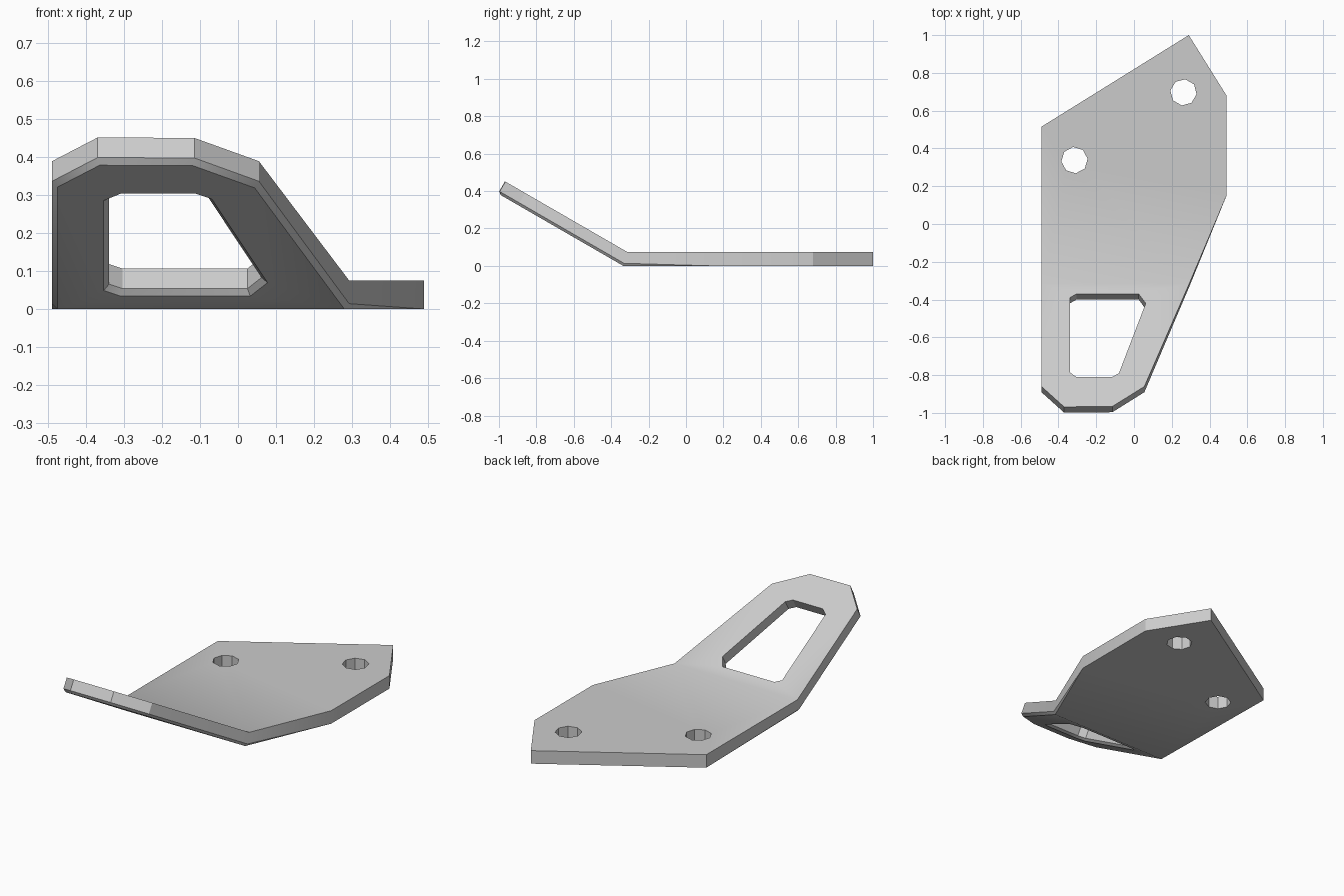
import bpy, bmesh, math
from mathutils import Vector

cube = bpy.data.objects.get("Cube")
if cube:
    bpy.data.objects.remove(cube, do_unlink=True)

THICK = 0.075      # plate thickness
BEND = -0.315      # bend line on the upper surface
ANGLE = math.radians(30)
CHAMFER = 0.014    # lower rim chamfer on the raised tab

metal = bpy.data.materials.new("plain grey metal")
metal.use_nodes = True
grey = (0.6, 0.6, 0.6, 1)
metal.diffuse_color = grey
metal.node_tree.nodes["Principled BSDF"].inputs["Base Color"].default_value = grey

# Plan outline of the upper surface, counter-clockwise from the left bend corner
outline = [(-0.49, BEND), (-0.49, -0.86), (-0.37, -0.968), (-0.115, -0.966),
           (0.055, -0.86), (0.293, BEND),
           (0.49, 0.15), (0.49, 0.68), (0.29, 1.0), (-0.49, 0.515)]
# Handle slot in the tab, clockwise
slot = [(-0.34, -0.39), (-0.305, -0.37), (0.025, -0.37), (0.062, -0.42),
        (-0.08, -0.79), (-0.115, -0.81), (-0.305, -0.81), (-0.34, -0.785)]


def bolt_hole(cx, cy, turn, r=0.07, n=8):
    return [(cx + r * math.cos(math.radians(turn) - i * math.tau / n),
             cy + r * math.sin(math.radians(turn) - i * math.tau / n))
            for i in range(n)]


def fold(x, y, depth):
    """Place a plan point on the bent plate, at a depth below its upper surface."""
    if abs(y - BEND) < 1e-5:
        return Vector((x, y - depth * math.tan(ANGLE / 2), THICK - depth))
    if y > BEND:
        return Vector((x, y, THICK - depth))
    z = THICK + (BEND - y) * math.tan(ANGLE)
    return Vector((x, y - depth * math.sin(ANGLE), z - depth * math.cos(ANGLE)))


def outward(pts, i):
    """Corner offset direction, pointing away from the material."""
    a, p, b = (Vector(pts[j % len(pts)]) for j in (i - 1, i, i + 1))
    n1, n2 = ((Vector((d.y, -d.x))).normalized() for d in (p - a, b - p))
    n = (n1 + n2) / (1 + n1.dot(n2))
    if abs(p.y - BEND) < 1e-5:
        n.y = 0
    return n


bm = bmesh.new()


def add_wall(pts):
    """Make the rim around a loop; return its upper and lower vertex rings."""
    top, mid, low = [], [], []
    for i, (x, y) in enumerate(pts):
        top.append(bm.verts.new(fold(x, y, 0)))
        if y <= BEND + 1e-5:
            n = outward(pts, i) * CHAMFER
            mid.append(bm.verts.new(fold(x, y, THICK - CHAMFER)))
            low.append(bm.verts.new(fold(x - n.x, y - n.y, THICK)))
        else:
            v = bm.verts.new(fold(x, y, THICK))
            mid.append(v)
            low.append(v)
    for i in range(len(pts)):
        j = (i + 1) % len(pts)
        for upper, lower in ((top, mid), (mid, low)):
            ring = list(dict.fromkeys((upper[i], lower[i], lower[j], upper[j])))
            if len(ring) > 2:
                bm.faces.new(ring)
    return top, low


def ring_edges(ring):
    edges = []
    for i, v in enumerate(ring):
        w = ring[(i + 1) % len(ring)]
        edges.append(bm.edges.get((v, w)) or bm.edges.new((v, w)))
    return edges


rim = add_wall(outline)
slot_rim = add_wall(slot)
bolt_rims = [add_wall(bolt_hole(-0.315, 0.338, 6)),
             add_wall(bolt_hole(0.262, 0.697, -8))]

# Upper and lower skins of the tab and of the base
for side in (0, 1):
    ring = rim[side]
    tab = ring_edges(ring[:6]) + ring_edges(slot_rim[side])
    base = ring_edges(ring[5:] + ring[:1])
    for hole in bolt_rims:
        base += ring_edges(hole[side])
    for edges in (tab, base):
        bmesh.ops.triangle_fill(bm, edges=edges, use_beauty=True)

bmesh.ops.recalc_face_normals(bm, faces=bm.faces[:])
mesh = bpy.data.meshes.new("bent_bracket_plate")
bm.to_mesh(mesh)
bm.free()
mesh.materials.append(metal)
plate = bpy.data.objects.new("bent_bracket_plate", mesh)
bpy.context.collection.objects.link(plate)

# Soft shading over the bend, crisp rims
bpy.ops.object.select_all(action='DESELECT')
plate.select_set(True)
bpy.context.view_layer.objects.active = plate
bpy.ops.object.shade_smooth_by_angle(angle=math.radians(32))
